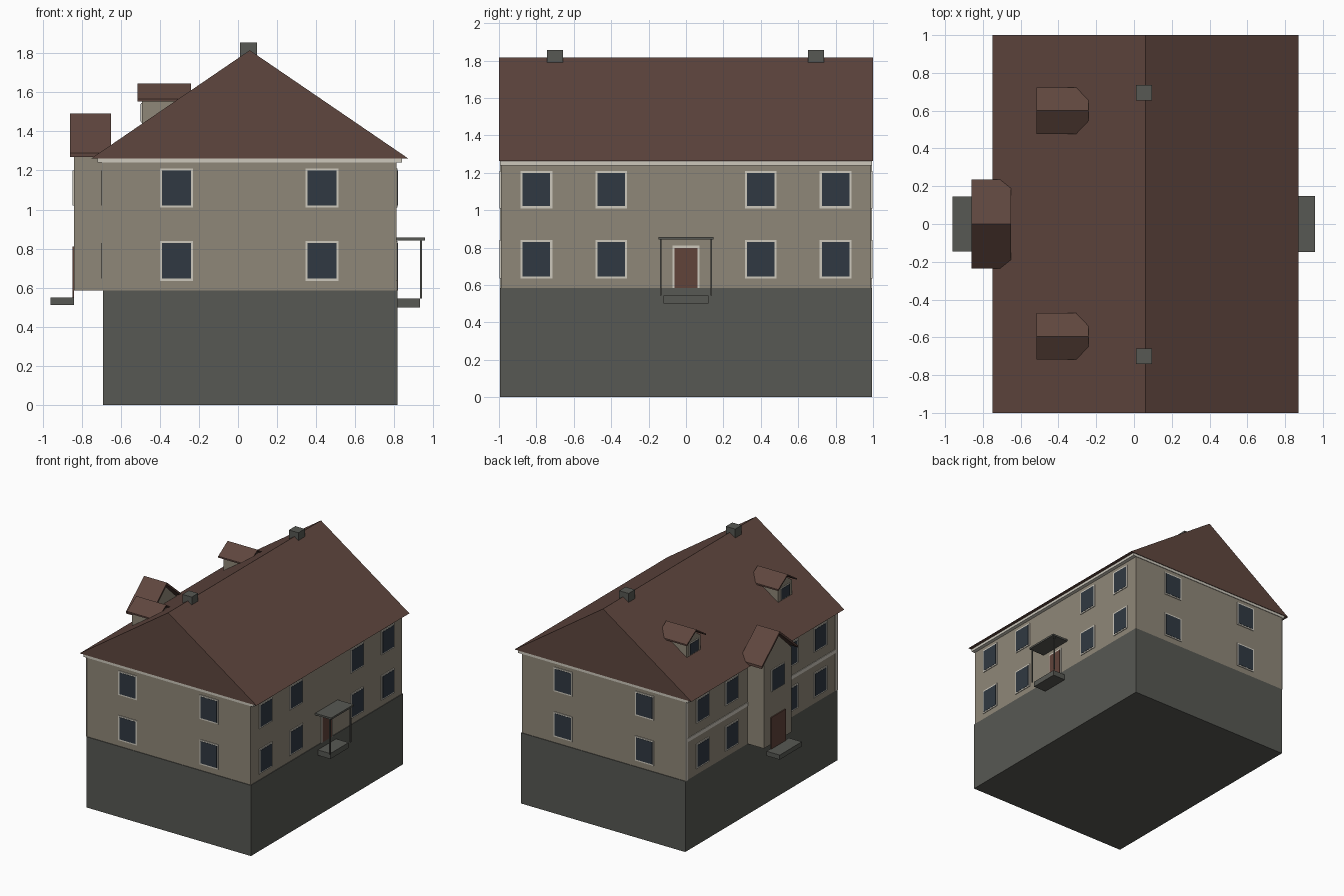
import bpy, bmesh

cube = bpy.data.objects.get("Cube")
if cube:
    bpy.data.objects.remove(cube)


def material(name, rgb):
    m = bpy.data.materials.new(name)
    m.use_nodes = True
    linear = [((c / 255 + 0.055) / 1.055) ** 2.4 for c in rgb] + [1.0]
    m.diffuse_color = linear
    m.node_tree.nodes["Principled BSDF"].inputs["Base Color"].default_value = linear
    return m


WALL = material("beige plaster", (143, 135, 120))
STONE = material("grey stone", (87, 88, 83))
ROOF = material("red brown tile", (95, 70, 62))
TRIM = material("pale trim", (205, 200, 188))
GLASS = material("dark glass", (48, 57, 66))
DOOR = material("brown door", (97, 67, 58))


def prism(name, profile, start, end, axis, mat):
    """Extrude a (horizontal, z) outline along x or y."""
    bm = bmesh.new()
    place = (lambda u, z, d: (d, u, z)) if axis == "x" else (lambda u, z, d: (u, d, z))
    face = bm.faces.new([bm.verts.new(place(u, z, start)) for u, z in profile])
    grown = bmesh.ops.extrude_face_region(bm, geom=[face])["geom"]
    shift = place(0, 0, end - start)
    bmesh.ops.translate(bm, vec=shift, verts=[v for v in grown if isinstance(v, bmesh.types.BMVert)])
    bmesh.ops.recalc_face_normals(bm, faces=bm.faces)
    mesh = bpy.data.meshes.new(name)
    bm.to_mesh(mesh)
    bm.free()
    mesh.materials.append(mat)
    ob = bpy.data.objects.new(name, mesh)
    bpy.context.collection.objects.link(ob)
    return ob


def box(name, x, y, z, mat):
    outline = [(x[0], z[0]), (x[1], z[0]), (x[1], z[1]), (x[0], z[1])]
    return prism(name, outline, y[0], y[1], "y", mat)


def plate(name, axis, side, wall, u, z, width, depth, mat):
    """Thin panel lying on a wall that faces along the given axis."""
    a, b = u - width / 2, u + width / 2
    outline = [(a, z[0]), (b, z[0]), (b, z[1]), (a, z[1])]
    return prism(name, outline, wall, wall + side * depth, axis, mat)


def opening(name, axis, side, wall, u, z, width, fill, rim=0.011, sill=0.011):
    plate(name + "_frame", axis, side, wall, u, z, width, 0.006, TRIM)
    plate(name, axis, side, wall, u, (z[0] + sill, z[1] - rim), width - 2 * rim, 0.008, fill)


def gabled_bay(name, y, half, base, eaves, slope, front, back):
    """Wall block with a pointed gable."""
    prism(name, [(y - half, base), (y + half, base), (y + half, eaves),
                 (y, eaves + half * slope), (y - half, eaves)], front, back, "x", WALL)


def gabled_roof(name, y, half, eaves, ridge, thick, front, back):
    """Two thin roof slopes meeting at a ridge."""
    prism(name, [(y - half, eaves), (y, ridge - thick), (y + half, eaves),
                 (y + half, eaves + thick), (y, ridge), (y - half, eaves + thick)],
          front, back, "x", ROOF)


# Main body
LEFT, RIGHT, END = -0.69, 0.81, 0.99
box("stone_base", (LEFT, RIGHT + 0.005), (-0.995, 0.995), (0, 0.585), STONE)
box("house_walls", (LEFT, RIGHT), (-END, END), (0.585, 1.25), WALL)
box("cornice", (-0.72, 0.84), (-0.995, 0.995), (1.24, 1.265), TRIM)
prism("main_roof", [(-0.75, 1.262), (0.87, 1.262), (0.06, 1.815)], -1, 1, "y", ROOF)

# Windows on all four walls, two storeys
for floor, z in (("lower", (0.635, 0.84)), ("upper", (1.01, 1.21))):
    for side in (-1, 1):
        for x in (-0.315, 0.43):
            opening(floor + "_end_window", "y", side, side * END, x, z, 0.17, GLASS)
        for y in (0.4, 0.8):
            opening(floor + "_entrance_window", "x", 1, RIGHT, side * y, z, 0.17, GLASS)
        for y in (0.39, 0.77):
            opening(floor + "_bay_side_window", "x", -1, LEFT, side * y, z, 0.17, GLASS)

# Trim band and corner strips on the bay side
plate("storey_band", "x", -1, LEFT, 0, (0.9, 0.93), 1.98, 0.005, TRIM)
for side in (-1, 1):
    plate("corner_strip", "x", -1, LEFT, side * 0.98, (0.585, 1.24), 0.03, 0.005, TRIM)

# Entrance with step, posts and canopy
opening("entrance_door", "x", 1, RIGHT, 0, (0.585, 0.81), 0.145, DOOR, sill=0)
box("entrance_step", (RIGHT, 0.93), (-0.12, 0.12), (0.5, 0.545), STONE)
box("entrance_canopy", (RIGHT, 0.957), (-0.147, 0.147), (0.842, 0.857), STONE)
for side in (-1, 1):
    y = side * 0.135
    box("canopy_post", (0.931, 0.941), (y - 0.005, y + 0.005), (0.545, 0.842), STONE)

# Projecting bay with its own roof
FRONT = -0.84
gabled_bay("bay_walls", 0, 0.18, 0.585, 1.29, 0.936, FRONT, -0.67)
gabled_roof("bay_roof", 0, 0.235, 1.27, 1.492, 0.02, -0.86, -0.65)
opening("bay_window", "x", -1, FRONT, 0, (1.02, 1.2), 0.17, GLASS, rim=0.006, sill=0.006)
plate("bay_door", "x", -1, FRONT, 0, (0.55, 0.81), 0.19, 0.008, DOOR)
box("bay_step", (-0.96, FRONT), (-0.145, 0.145), (0.512, 0.55), STONE)

# Dormers and chimneys
for y in (-0.595, 0.6):
    gabled_bay("dormer_walls", y, 0.09, 1.4, 1.56, 0.69, -0.49, -0.28)
    gabled_roof("dormer_roof", y, 0.123, 1.553, 1.645, 0.012, -0.515, -0.24)
    opening("dormer_window", "x", -1, -0.49, y, (1.445, 1.545), 0.12, GLASS, rim=0.005, sill=0.005)
for y in (-0.7, 0.695):
    box("chimney", (0.01, 0.096), (y - 0.042, y + 0.042), (1.76, 1.855), STONE)
